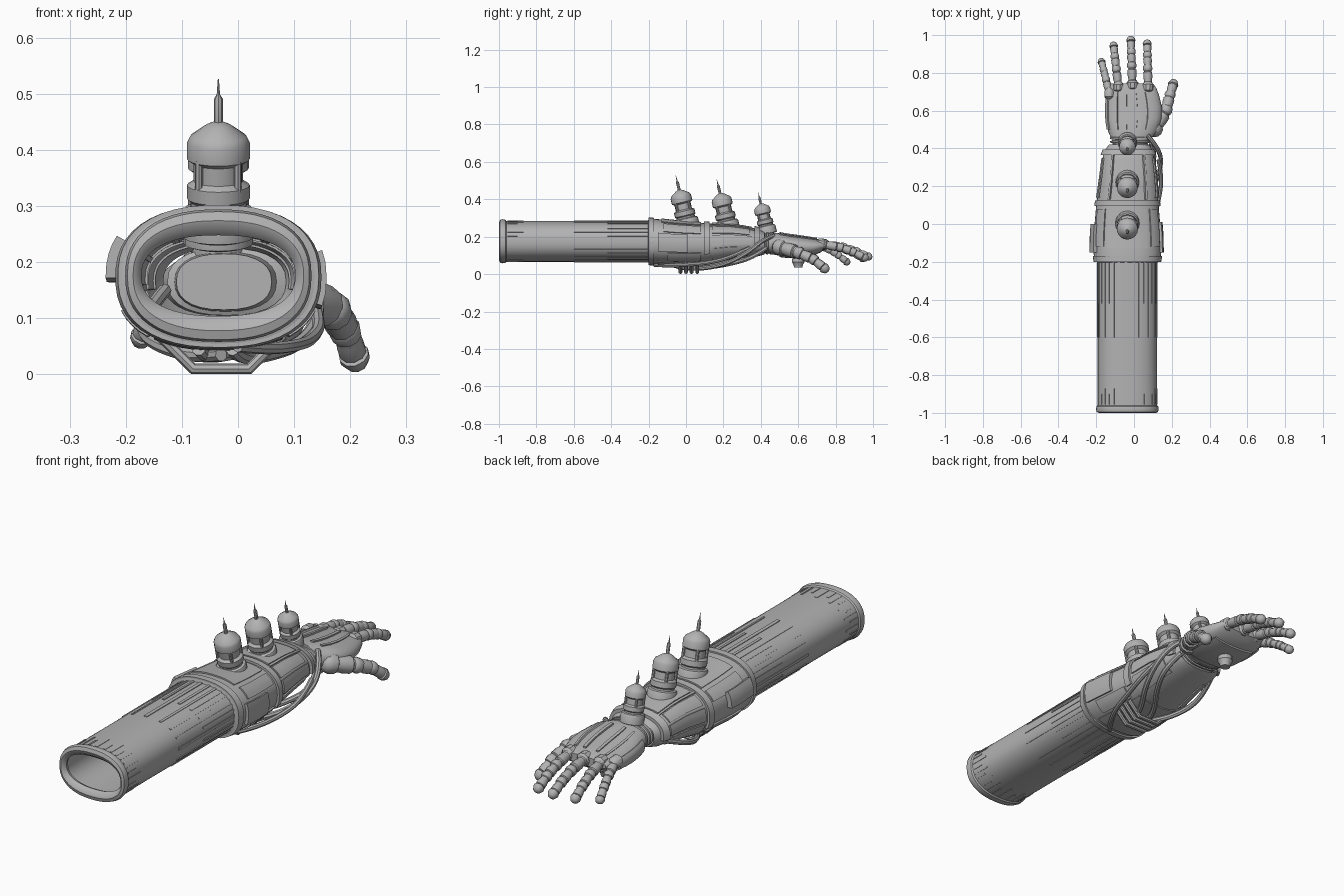
import bpy, bmesh, math
from mathutils import Vector

if "Cube" in bpy.data.objects:
    bpy.data.objects.remove(bpy.data.objects["Cube"])

metal = bpy.data.materials.new("plain_grey_metal")
metal.use_nodes = True
GREY = (0.45, 0.45, 0.45, 1)
metal.diffuse_color = GREY
metal.node_tree.nodes["Principled BSDF"].inputs["Base Color"].default_value = GREY


def finish(obj, angle=35):
    obj.data.materials.append(metal)
    bpy.ops.object.select_all(action="DESELECT")
    obj.select_set(True)
    bpy.context.view_layer.objects.active = obj
    bpy.ops.object.shade_smooth_by_angle(angle=math.radians(angle))
    return obj


def grid_mesh(name, rows, wrap, caps=(False, False), angle=35):
    """Skin a list of point rows; wrap closes each row into a ring."""
    bm = bmesh.new()
    vs = [[bm.verts.new(p) for p in row] for row in rows]
    n = len(rows[0])
    for a, b in zip(vs, vs[1:]):
        for i in range(n if wrap else n - 1):
            j = (i + 1) % n
            bm.faces.new((a[i], a[j], b[j], b[i]))
    for cap, ring in zip(caps, (vs[0], vs[-1])):
        if cap:
            bm.faces.new(ring)
    bmesh.ops.recalc_face_normals(bm, faces=bm.faces)
    me = bpy.data.meshes.new(name)
    bm.to_mesh(me)
    bm.free()
    obj = bpy.data.objects.new(name, me)
    bpy.context.collection.objects.link(obj)
    return finish(obj, angle)


def oval(sec, a, t=0.0, power=2.35):
    """Point on a rounded oval section (y, cx, cz, rx, rz), pushed out by t."""
    y, cx, cz, rx, rz = sec
    c, s = math.cos(a), math.sin(a)
    e = 2 / power
    return Vector((cx + (rx + t) * math.copysign(abs(c) ** e, c), y,
                   cz + (rz + t) * math.copysign(abs(s) ** e, s)))


def loft(name, secs, sides=40, caps=(False, False)):
    ring = [math.tau * i / sides for i in range(sides)]
    return grid_mesh(name, [[oval(s, a) for a in ring] for s in secs], True, caps)


def at(secs, y):
    for a, b in zip(secs, secs[1:]):
        if y <= b[0]:
            f = (y - a[0]) / (b[0] - a[0])
            return tuple(p + (q - p) * f for p, q in zip(a, b))
    return secs[-1]


def plate(name, secs, y0, y1, a0, a1, t):
    """Raised panel that follows a lofted body between two angles (degrees)."""
    ny = max(1, round((y1 - y0) / 0.05))
    na = max(1, round((a1 - a0) / 8))
    ys = [y0] + [y0 + (y1 - y0) * i / ny for i in range(ny + 1)] + [y1]
    an = [a0] + [a0 + (a1 - a0) * i / na for i in range(na + 1)] + [a1]
    rows = []
    for i, y in enumerate(ys):
        edge = i in (0, len(ys) - 1)
        rows.append([oval(at(secs, y), math.radians(a),
                          -0.004 if edge or j in (0, len(an) - 1) else t)
                     for j, a in enumerate(an)])
    return grid_mesh(name, rows, False)


def lathe(name, profile, origin, axis, sides=20, angle=35):
    """Spin (radius, height) pairs around an axis."""
    q = Vector(axis).to_track_quat("Z", "Y")
    o = Vector(origin)
    rows = [[o + q @ Vector((r * math.cos(math.tau * i / sides),
                             r * math.sin(math.tau * i / sides), h))
             for i in range(sides)] for r, h in profile]
    return grid_mesh(name, rows, True, (True, True), angle)


def tube(name, pts, r, smooth=True):
    cu = bpy.data.curves.new(name, "CURVE")
    cu.dimensions = "3D"
    cu.bevel_depth = r
    cu.bevel_resolution = 2
    cu.use_fill_caps = True
    sp = cu.splines.new("NURBS" if smooth else "POLY")
    sp.points.add(len(pts) - 1)
    for p, co in zip(sp.points, pts):
        p.co = (*co, 1)
    if smooth:
        sp.order_u = 3
        sp.use_endpoint_u = True
        sp.resolution_u = 6
    obj = bpy.data.objects.new(name, cu)
    bpy.context.collection.objects.link(obj)
    bpy.ops.object.select_all(action="DESELECT")
    obj.select_set(True)
    bpy.context.view_layer.objects.active = obj
    bpy.ops.object.convert(target="MESH")
    return finish(bpy.context.view_layer.objects.active)


CX = -0.035
# Hollow sleeve with a thick rounded rim
sleeve = [(-0.19, CX, .175, .147, .100), (-.96, CX, .175, .147, .100),
          (-.965, CX, .176, .140, .078), (-.98, CX, .176, .137, .072),
          (-.995, CX, .176, .144, .084), (-1.0, CX, .176, .152, .098),
          (-.995, CX, .176, .162, .114), (-.98, CX, .176, .166, .118),
          (-.965, CX, .175, .163, .115), (-.96, CX, .175, .157, .109),
          (-.19, CX, .175, .157, .109)]
loft("sleeve", sleeve, 56)
skin = sleeve[-2:]
for i in range(32):
    a = i * 360 / 32
    plate("sleeve_rib", skin, (-.6, -.42)[i % 2], -.19, a, a + 4, .003)
    plate("sleeve_rim_slot", skin, -.955, (-.87, -.9)[i % 2], a, a + 3, .002)

# Forearm guard, open towards the sleeve
guard = [(-.205, CX, .175, .150, .104), (-.2, CX, .175, .172, .120),
         (-.15, CX, .172, .180, .122), (-.05, CX, .165, .178, .118),
         (.1, CX, .162, .165, .110), (.25, -.03, .172, .148, .092),
         (.38, -.03, .168, .132, .074), (.42, -.025, .165, .108, .06)]
loft("forearm_guard", guard)
body = guard[1:]
plate("guard_collar", body, -.2, -.17, 0, 360, .007)
plate("guard_middle_band", body, .095, .125, -25, 205, .010)
plate("guard_wrist_band", body, .365, .395, -10, 190, .014)
plate("right_side_pod", body, -.15, .0, 152, 180, .021)
plate("left_side_pod", body, -.15, .01, -18, 18, .013)
plate("guard_top_plate", body, -.13, .08, 58, 122, .006)
plate("guard_front_plate", body, .14, .35, 62, 118, .007)
plate("guard_belly_plate", body, -.15, .12, 235, 305, .005)
for flip in (False, True):
    for y0, y1, a0, a1, t in [(-.12, .08, 24, 50, .006), (-.1, .08, -50, -22, .006),
                              (.14, .35, -5, 20, .007), (.14, .34, 26, 54, .005),
                              (.14, .33, -55, -12, .005), (.13, .37, 56, 60, .012)]:
        if flip:
            a0, a1 = 180 - a1, 180 - a0
        plate("guard_side_plate", body, y0, y1, a0, a1, t)

# Bellows at the wrist
for i in range(3):
    y = .415 + i * .02
    loft("wrist_ring", [(y - .009, -.02, .165, .088, .05), (y - .004, -.02, .165, .106, .06),
                        (y + .004, -.02, .165, .106, .06), (y + .009, -.02, .165, .088, .05)], 28)

# Palm with raised tendons
palm = [(.36, -.025, .165, .085, .05), (.44, -.02, .165, .095, .055),
        (.49, -.005, .16, .132, .06), (.56, 0, .15, .148, .058),
        (.62, .0, .146, .148, .054), (.68, -.005, .145, .138, .046),
        (.72, -.008, .15, .126, .034), (.745, -.01, .155, .11, .02)]
loft("palm", palm, 28, (True, True))
for a in (60, 80, 101, 122):
    plate("tendon", palm, .5, .7, a, a + 5, .007)
plate("right_palm_edge", palm, .5, .68, 155, 200, .006)
plate("palm_pad", palm, .5, .68, 225, 315, .008)
lathe("palm_nub", [(.03, 0), (.034, .03), (.025, .045), (.022, .06)],
      (-.02, .6, .095), (0, 0, -1), 12)


def phalanx(name, p, q, r0, r1, tip=False):
    p, q = Vector(p), Vector(q)
    n = (q - p).length
    prof = [(r0 * .5, -r0 * .8), (r0 * .9, -r0 * .5), (r0 * 1.08, 0), (r0 * 1.0, n * .22),
            (r0 * .82, n * .26), (r0 * .85, n * .4), (r1, n * .5), (r1, n * .8), (r1 * .8, n * .84)]
    if tip:
        prof += [(r1 * 1.1, n * .88), (r1 * 1.12, n), (r1 * .8, n + r1 * .7), (r1 * .3, n + r1 * .98)]
    else:
        prof += [(r1 * .7, n)]
    lathe(name, prof, p, q - p, 10, 40)


# Four fingers bending downwards, each with a knuckle
fingers = {"little": (-.13, .69, -.172, .86, .065, .022), "ring": (-.083, .725, -.108, .945, .085, .024),
           "middle": (-.008, .735, -.017, .975, .093, .025), "index": (.074, .725, .07, .955, .088, .025)}
for label, (bx, by, tx, ty, tz, r) in fingers.items():
    base, tip = Vector((bx, by, .16)), Vector((tx, ty, tz))
    chain = []
    for f, lift in ((0, 0), (.42, .014), (.72, .012), (1, 0)):
        chain.append(base.lerp(tip, f) + Vector((0, 0, lift)))
    for i in range(3):
        phalanx(label + "_finger_joint", chain[i], chain[i + 1], r * (1 - .06 * i), r * (.95 - .05 * i), i == 2)
    lathe(label + "_knuckle", [(r * .6, -.03), (r * 1.2, -.018), (r * 1.25, .012), (r * .7, .03)],
          base, (0, 1, -.1), 10)

# Thumb
thumb = [(.105, .5, .145), (.168, .6, .115), (.19, .68, .08), (.208, .742, .03)]
for i, r in enumerate((.042, .032, .027)):
    phalanx("thumb_joint", thumb[i], thumb[i + 1], r, r * .85 + .002, i == 2)

# Three spiked canisters leaning back over the forearm
canister = [(.05, -.035), (.064, -.03), (.064, .015), (.06, .022), (.05, .026), (.05, .034), (.056, .04),
            (.056, .064), (.044, .072), (.044, .104), (.056, .112), (.056, .142),
            (.05, .154), (.022, .174), (.008, .18)]
spike = [(.008, .175), (.008, .222), (.003, .23), (.001, .258)]
lean = Vector((0, -.23, .973))
for y, z, k in ((.005, .275, 1), (.222, .262, .97), (.432, .24, .78)):
    spot = Vector((CX, y, z))
    lathe("canister", [(r * k, h * k) for r, h in canister], spot, lean)
    lathe("canister_spike", [(r * k, h * k) for r, h in spike], spot, lean, 8)
    q = lean.to_track_quat("Z", "Y")
    for i in range(4):
        a = math.radians(45 + 90 * i)
        d = Vector((math.cos(a) * .049, math.sin(a) * .049, 0))
        tube("canister_strut", [spot + q @ ((d + Vector((0, 0, h))) * k) for h in (.06, .116)], .007 * k, False)

# Cables from the wrist to the clamp under the forearm
tube("outer_cable", [(.07, .47, .205), (.115, .42, .19), (.15, .34, .12), (.12, .22, .055),
                     (.04, .1, .03), (0, 0, .03), (-.01, -.06, .045)], .012)
tube("inner_cable", [(.09, .43, .14), (.12, .36, .09), (.07, .24, .055), (-.02, .12, .035),
                     (-.06, .02, .03), (-.07, -.06, .045)], .012)
tube("side_cable", [(.13, .34, .14), (.15, .24, .09), (.13, .12, .06), (.1, 0, .05),
                    (.05, -.1, .045), (0, -.17, .05)], .011)
tube("right_cable", [(-.13, .4, .15), (-.165, .3, .11), (-.17, .2, .07), (-.13, .1, .045),
                     (-.07, .03, .03), (-.03, -.04, .035)], .012)
for i in range(4):
    y = -.03 + i * .03
    tube("cable_clamp", [(-.14, y, .07), (-.08, y, .01), (.02, y, .01), (.08, y, .07)], .01, False)
